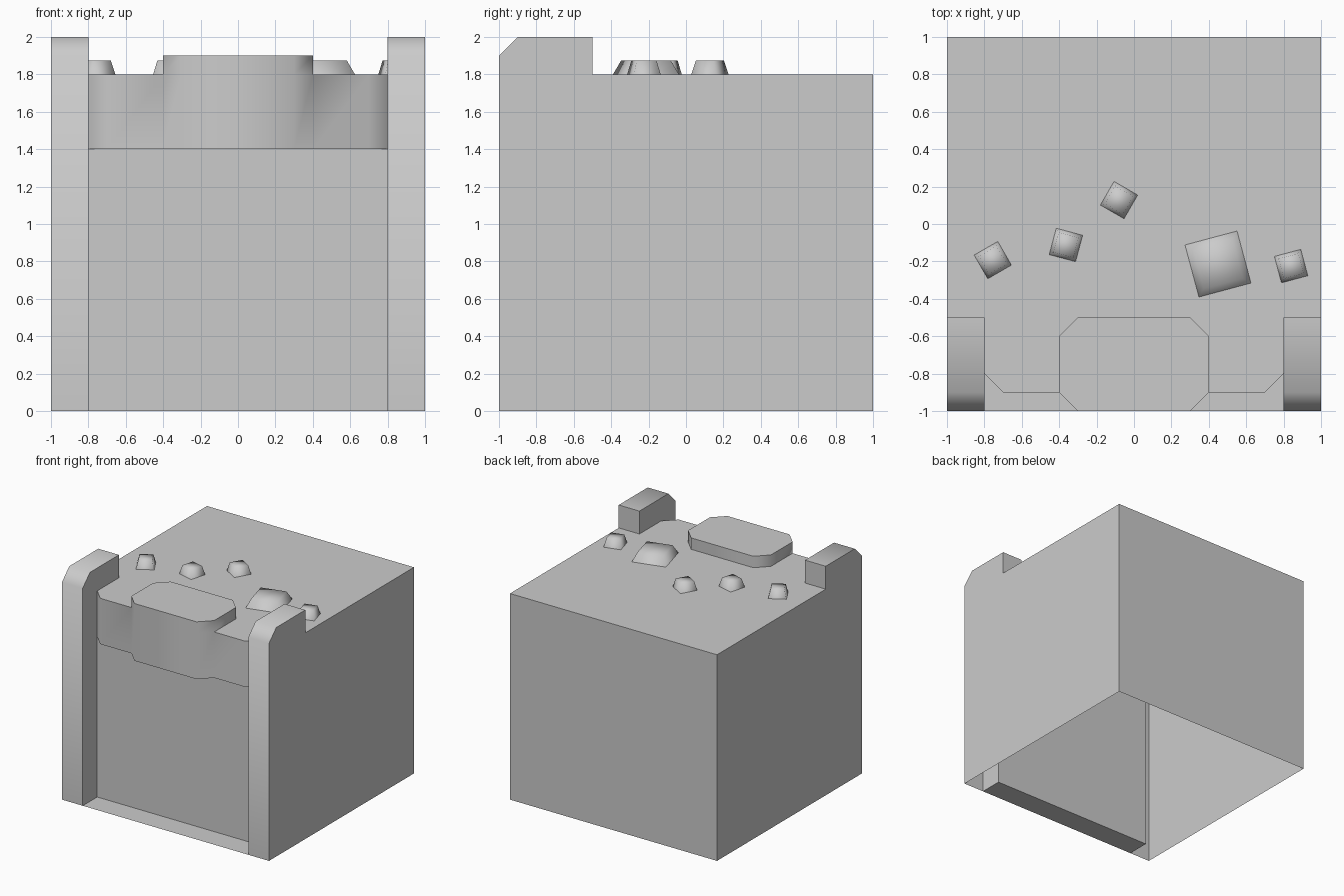
import bpy, bmesh, math
from mathutils import Matrix

if "Cube" in bpy.data.objects:
    bpy.data.objects.remove(bpy.data.objects["Cube"])


def finish(bm, name, angle=None):
    bmesh.ops.remove_doubles(bm, verts=bm.verts[:], dist=1e-4)
    bmesh.ops.recalc_face_normals(bm, faces=bm.faces[:])
    me = bpy.data.meshes.new(name)
    bm.to_mesh(me)
    bm.free()
    ob = bpy.data.objects.new(name, me)
    bpy.context.collection.objects.link(ob)
    bpy.ops.object.select_all(action='DESELECT')
    ob.select_set(True)
    bpy.context.view_layer.objects.active = ob
    if angle:
        bpy.ops.object.shade_smooth_by_angle(angle=math.radians(angle))
    else:
        bpy.ops.object.shade_smooth()
    return ob


def face(bm, pts):
    bm.faces.new([bm.verts.new(p) for p in pts])


def band(bm, pts, z0, z1, closed=False):
    """Vertical wall along a plan outline."""
    ends = pts[1:] + pts[:1] if closed else pts[1:]
    for (ax, ay), (bx, by) in zip(pts, ends):
        face(bm, [(ax, ay, z0), (bx, by, z0), (bx, by, z1), (ax, ay, z1)])


def flat(bm, pts, z):
    face(bm, [(x, y, z) for x, y in pts])


bm = bmesh.new()

# Corner posts and side walls (y, z outlines)
post = [(-1, 0), (-1, 1.9), (-.9, 2), (-.5, 2), (-.5, 1.8)]
for s in (-1, 1):
    face(bm, [(s, y, z) for y, z in post + [(1, 1.8), (1, 0)]])
    face(bm, [(.8 * s, y, z) for y, z in post + [(-.8, 1.8), (-.8, 1.4), (-.8, 0)]])
    for (ay, az), (by, bz) in zip(post, post[1:]):
        face(bm, [(s, ay, az), (s, by, bz), (.8 * s, by, bz), (.8 * s, ay, az)])

# Back wall, recessed front panel and bottom ledge; the underside is open
band(bm, [(-1, 1), (1, 1)], 0, 1.8)
band(bm, [(-.8, -.8), (.8, -.8)], 0, 1.4)
flat(bm, [(-.8, -1), (.8, -1), (.8, -.8), (-.8, -.8)], 0)

# Lintel between the posts with its raised centre block
half = [(-.8, -.8), (-.7, -.9), (-.4, -.9), (-.3, -1)]
front = half + [(-x, y) for x, y in reversed(half)]
band(bm, front, 1.4, 1.8)
flat(bm, front, 1.4)
rear = [(.4, -.6), (.3, -.5), (-.3, -.5), (-.4, -.6)]
block = front[2:6] + rear
band(bm, block, 1.8, 1.9, closed=True)
flat(bm, block, 1.9)

# Top surface, fitted around the posts and centre block
flat(bm, [(1, 1), (-1, 1), (-1, -.5), (-.8, -.5)] + front[:3] + rear[::-1]
     + front[5:] + [(.8, -.5), (1, -.5)], 1.8)
finish(bm, "body", 50)

# Tapered pebbles scattered on top: x, y, base size, turn in degrees
pebbles = [(-.755, -.193, .146, 30), (-.364, -.112, .146, -15),
           (-.08, .128, .146, -30), (.84, -.225, .146, 15), (.449, -.214, .288, 15)]
for i, (x, y, size, turn) in enumerate(pebbles):
    bm = bmesh.new()
    r = size / math.sqrt(2)
    bmesh.ops.create_cone(bm, cap_ends=True, segments=4, radius1=r, radius2=r * .75, depth=.075,
                          matrix=Matrix.Translation((x, y, 1.8375))
                          @ Matrix.Rotation(math.radians(turn + 45), 4, 'Z'))
    # Drop the hidden base
    base = [f for f in bm.faces if f.calc_center_median().z < 1.81]
    bmesh.ops.delete(bm, geom=base, context='FACES_ONLY')
    finish(bm, f"pebble_{i + 1}")
